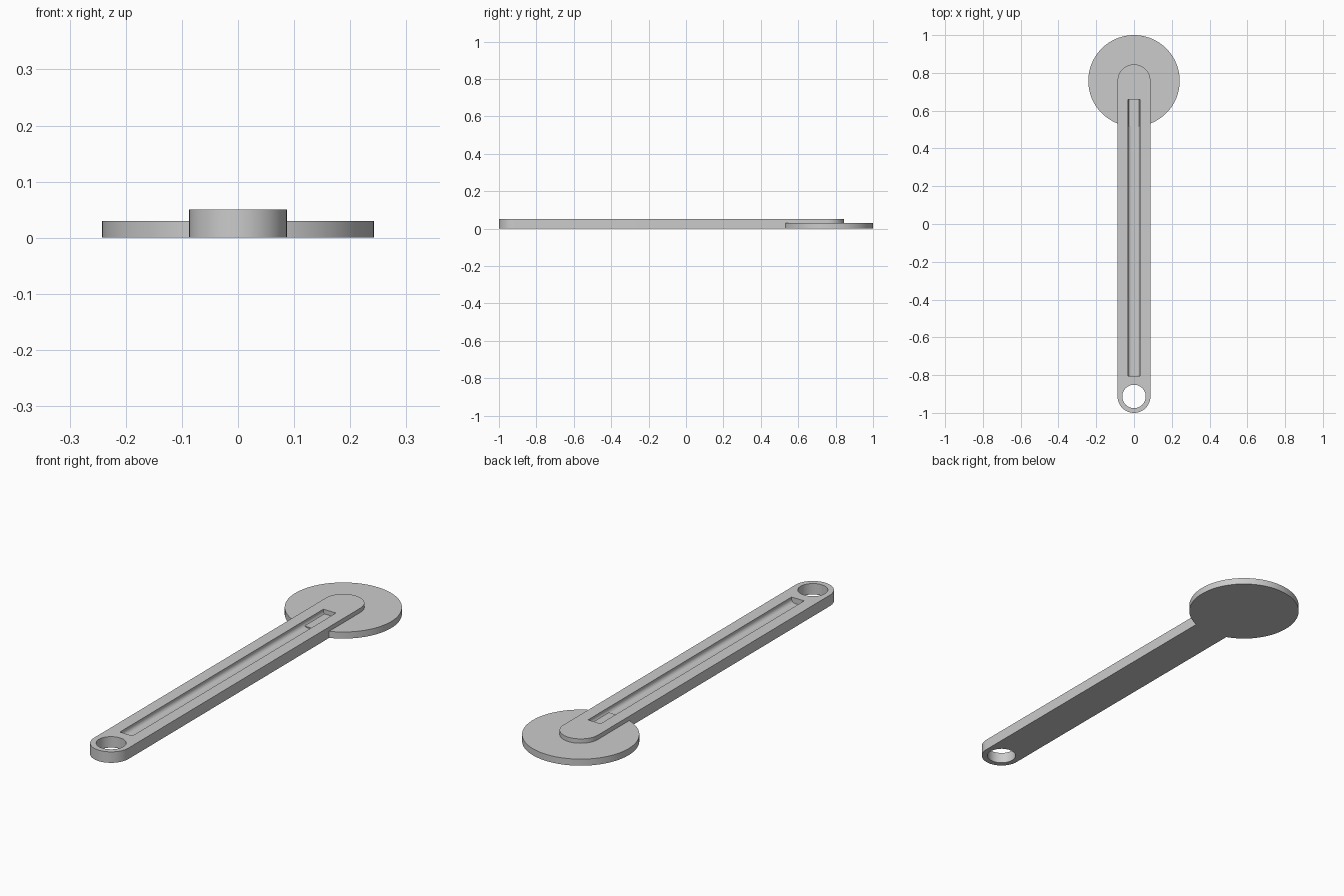
import bpy
import bmesh
from math import cos, sin, pi, radians

cube = bpy.data.objects.get("Cube")
if cube:
    bpy.data.objects.remove(cube, do_unlink=True)

HALF_W, HEIGHT = 0.087, 0.05
FRONT_Y, BACK_Y = -0.913, 0.758

grey = bpy.data.materials.new("plain grey")
grey.use_nodes = True
colour = (0.6, 0.6, 0.6, 1)
grey.diffuse_color = colour
grey.node_tree.nodes["Principled BSDF"].inputs["Base Color"].default_value = colour


def arc(cx, cy, r, start, end, steps):
    angles = [radians(start + (end - start) * i / steps) for i in range(steps + 1)]
    return [(cx + r * cos(a), cy + r * sin(a)) for a in angles]


def prism(name, points, offset):
    """Extrude a closed outline of 3D points along the offset vector."""
    bm = bmesh.new()
    face = bm.faces.new([bm.verts.new(p) for p in points])
    moved = bmesh.ops.extrude_face_region(bm, geom=[face])["geom"]
    bmesh.ops.translate(bm, vec=offset,
                        verts=[v for v in moved if isinstance(v, bmesh.types.BMVert)])
    bmesh.ops.recalc_face_normals(bm, faces=bm.faces)
    mesh = bpy.data.meshes.new(name)
    bm.to_mesh(mesh)
    bm.free()
    mesh.materials.append(grey)
    obj = bpy.data.objects.new(name, mesh)
    bpy.context.collection.objects.link(obj)
    return obj


def plate(name, outline, bottom, top):
    return prism(name, [(x, y, bottom) for x, y in outline], (0, 0, top - bottom))


def cut(target, cutter):
    mod = target.modifiers.new("cut", "BOOLEAN")
    mod.operation, mod.solver, mod.object = "DIFFERENCE", "EXACT", cutter
    bpy.context.view_layer.objects.active = target
    bpy.ops.object.modifier_apply(modifier=mod.name)
    bpy.data.objects.remove(cutter, do_unlink=True)


# Round-ended handle bar
handle = plate("handle", arc(0, BACK_Y, HALF_W, 0, 180, 32)
               + arc(0, FRONT_Y, HALF_W, 180, 360, 32), 0, HEIGHT)

# Hanging hole
cut(handle, plate("hole_cutter", arc(0, FRONT_Y, 0.062, 0, 360, 48)[:-1], -0.05, 0.1))

# Long groove with rounded lower corners
r, w, floor = 0.018, 0.032, 0.025
section = ([(-w, 0.08)] + arc(r - w, floor + r, r, 180, 270, 8)
           + arc(w - r, floor + r, r, 270, 360, 8) + [(w, 0.08)])
cut(handle, prism("groove_cutter", [(x, -0.805, z) for x, z in section], (0, 1.465, 0)))

# Flat round head
head = plate("round_head", arc(0, BACK_Y, 0.242, 0, 360, 96)[:-1], 0, 0.03)

for obj in (handle, head):
    bpy.ops.object.select_all(action="DESELECT")
    obj.select_set(True)
    bpy.context.view_layer.objects.active = obj
    bpy.ops.object.shade_smooth_by_angle(angle=radians(30))
